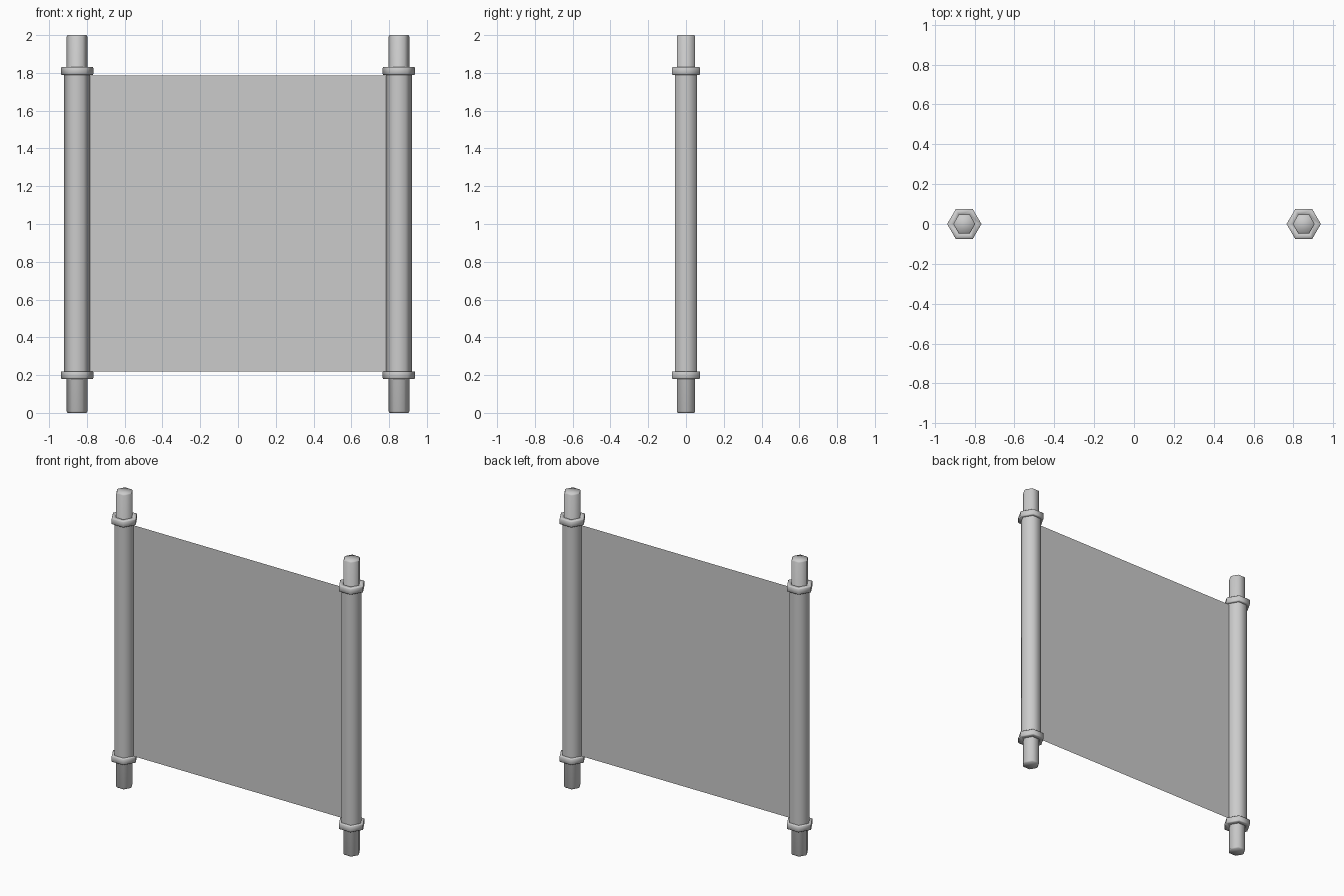
import bpy, bmesh, math

cube = bpy.data.objects.get("Cube")
if cube:
    bpy.data.objects.remove(cube)

grey = bpy.data.materials.new("plain_grey")
grey.use_nodes = True
colour = (0.6, 0.6, 0.6, 1)
grey.diffuse_color = colour
grey.node_tree.nodes["Principled BSDF"].inputs["Base Color"].default_value = colour

POLE_X = 0.852
SIDES = 6


def lathe(name, x, profile, closed=False, smooth_angle=65):
    """Six-sided turned part from (radius, height) pairs."""
    bm = bmesh.new()
    rings = []
    for r, z in profile:
        rings.append([bm.verts.new((r * math.cos(math.tau * i / SIDES),
                                    r * math.sin(math.tau * i / SIDES), z))
                      for i in range(SIDES)])
    pairs = list(zip(rings, rings[1:]))
    if closed:
        pairs.append((rings[-1], rings[0]))
    else:
        bm.faces.new(rings[0][::-1])
        bm.faces.new(rings[-1])
    for a, b in pairs:
        for i in range(SIDES):
            j = (i + 1) % SIDES
            bm.faces.new((a[i], a[j], b[j], b[i]))
    bmesh.ops.recalc_face_normals(bm, faces=bm.faces)
    finish(name, bm, x)
    bpy.ops.object.shade_smooth_by_angle(angle=math.radians(smooth_angle))


def finish(name, bm, x=0):
    mesh = bpy.data.meshes.new(name)
    bm.to_mesh(mesh)
    bm.free()
    mesh.materials.append(grey)
    ob = bpy.data.objects.new(name, mesh)
    ob.location.x = x
    bpy.context.collection.objects.link(ob)
    bpy.ops.object.select_all(action="DESELECT")
    ob.select_set(True)
    bpy.context.view_layer.objects.active = ob


# Two rollers, each with a core rod, a wound roll and two collars
for side, sign in (("left", 1), ("right", -1)):
    x = sign * POLE_X
    lathe(side + "_rod", x, [(0.05, 0), (0.055, 0.008), (0.055, 1.992), (0.05, 2)])
    lathe(side + "_roll", x, [(0.068, 0.2), (0.068, 1.8)])
    for end, z in (("lower", 0.2), ("upper", 1.81)):
        lathe(f"{side}_{end}_collar", x,
              [(0.052, z - 0.02), (0.083, z - 0.02), (0.086, z - 0.016),
               (0.086, z + 0.016), (0.083, z + 0.02), (0.052, z + 0.02)],
              closed=True, smooth_angle=95)

# Thin sheet stretched between the rollers
bm = bmesh.new()
corners = [(-POLE_X, 0, 0.22), (POLE_X, 0, 0.22), (POLE_X, 0, 1.785), (-POLE_X, 0, 1.785)]
bm.faces.new([bm.verts.new(c) for c in corners])
finish("sheet", bm)
